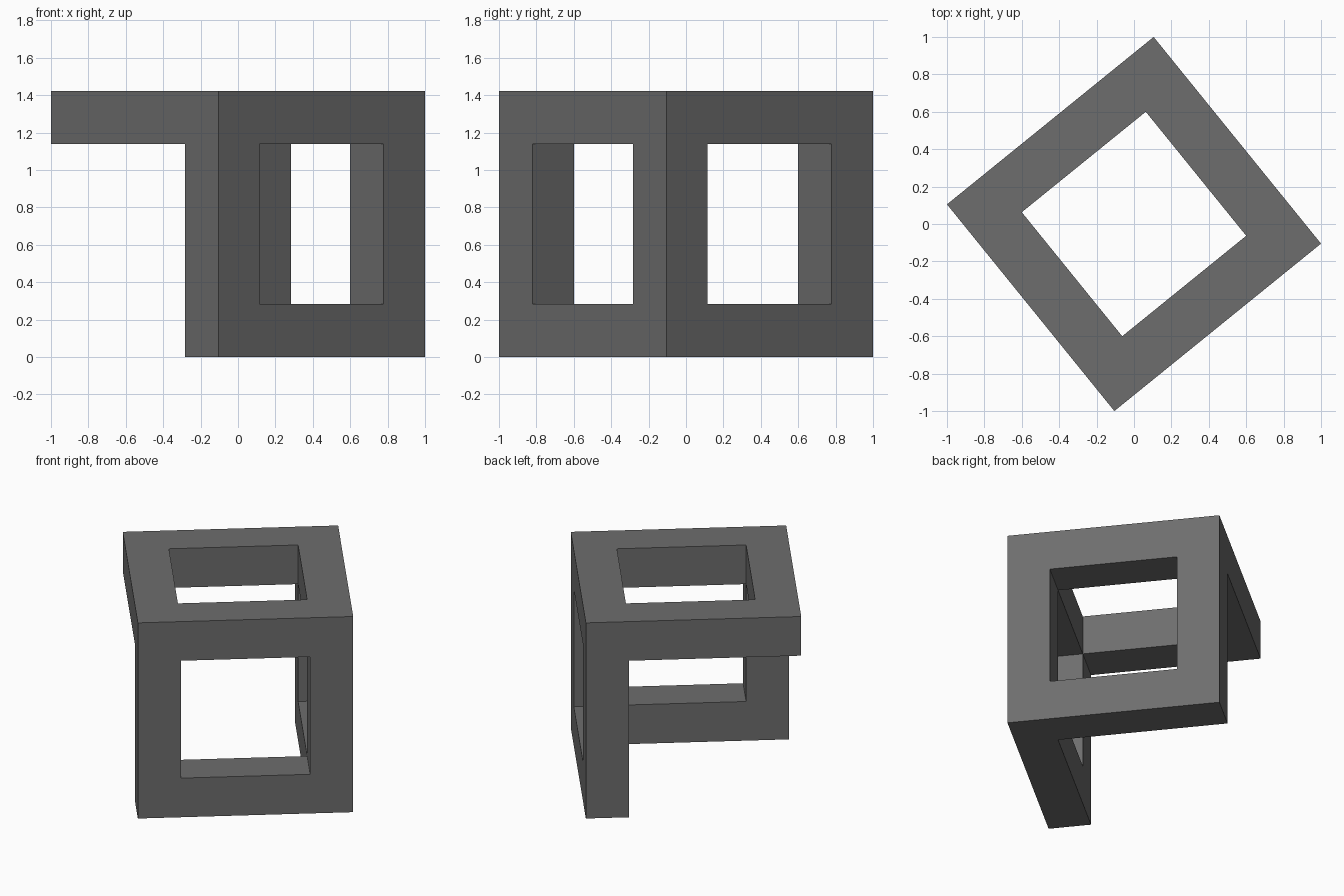
import bpy, bmesh
from math import atan2
from mathutils import Matrix, Vector

if "Cube" in bpy.data.objects:
    bpy.data.objects.remove(bpy.data.objects["Cube"])

SIDE = 1.422
BAR = SIDE / 5
CUTS = [0, BAR, SIDE - BAR, SIDE]

# Solid cells of a 3x3x3 split: 0 and 2 are bar zones, 1 is the open span
top_ring = {(i, j, 2) for i in range(3) for j in range(3) if (i, j) != (1, 1)}
posts = {(0, 0, 1), (2, 0, 1), (2, 2, 1)}
base_rails = {(i, j, 0) for i in range(3) for j in range(3) if j == 0 or i == 2}
solid = top_ring | posts | base_rails

# One watertight skin: a quad wherever a solid cell meets empty space
bm = bmesh.new()
for cell in sorted(solid):
    for axis in range(3):
        for step in (0, 1):
            neighbour = list(cell)
            neighbour[axis] += 2 * step - 1
            if tuple(neighbour) in solid:
                continue
            a, b = (axis + 1) % 3, (axis + 2) % 3
            corners = []
            for da, db in ((0, 0), (1, 0), (1, 1), (0, 1)):
                p = list(cell)
                p[axis] += step
                p[a] += da
                p[b] += db
                corners.append(bm.verts.new(Vector([CUTS[n] for n in p])))
            bm.faces.new(corners if step else corners[::-1])
bmesh.ops.remove_doubles(bm, verts=bm.verts, dist=0.0001)

# Centre the frame and turn it to its angled stance
bm.transform(Matrix.Rotation(atan2(0.895, 1.105), 4, 'Z')
             @ Matrix.Translation((-SIDE / 2, -SIDE / 2, 0)))

mesh = bpy.data.meshes.new("open_cube_frame")
bm.to_mesh(mesh)
bm.free()
frame = bpy.data.objects.new("open_cube_frame", mesh)
bpy.context.collection.objects.link(frame)

# Dark grey finish
dark_grey = bpy.data.materials.new("dark_grey")
dark_grey.diffuse_color = (0.155, 0.155, 0.155, 1)
dark_grey.use_nodes = True
dark_grey.node_tree.nodes["Principled BSDF"].inputs["Base Color"].default_value = dark_grey.diffuse_color
mesh.materials.append(dark_grey)
